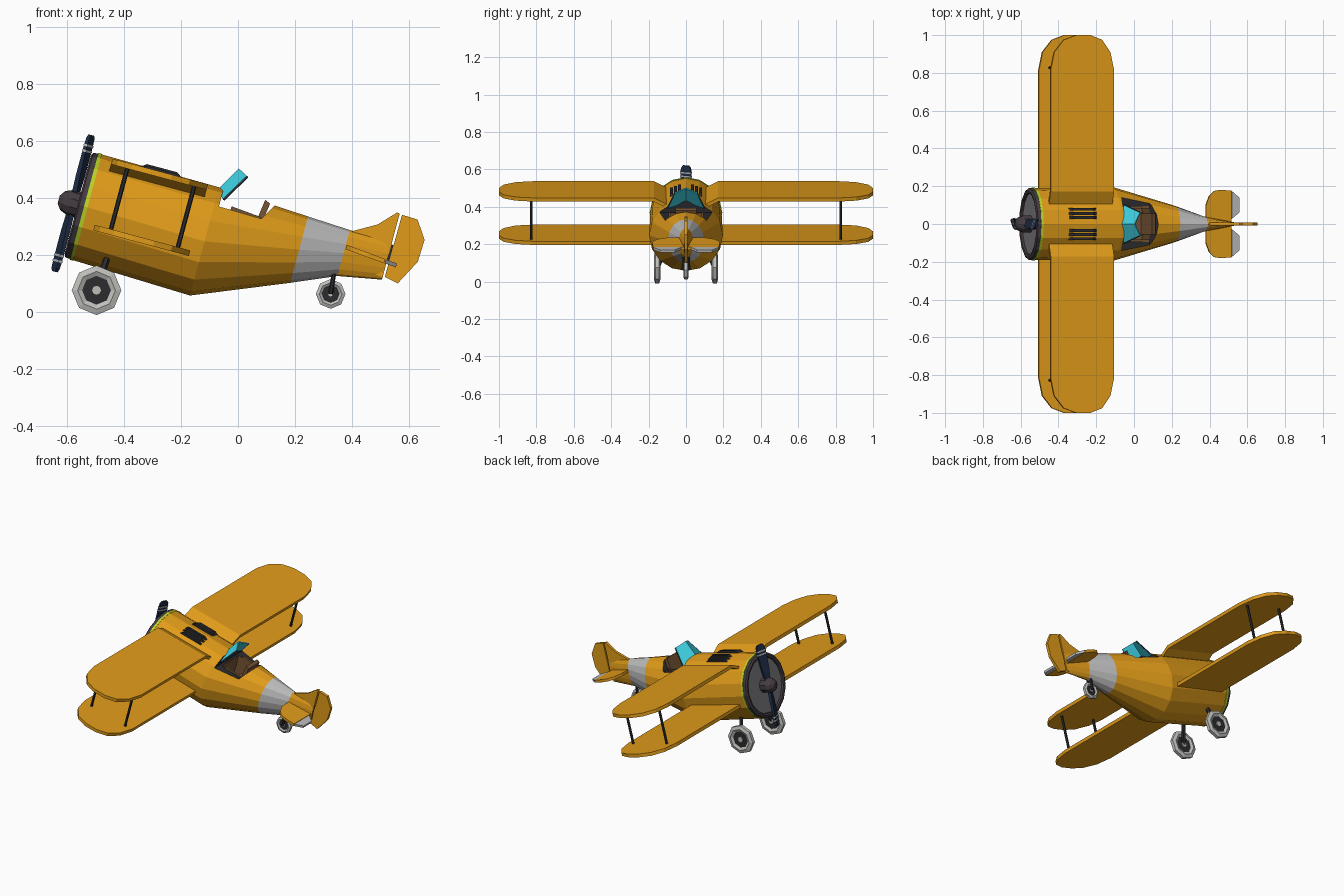
import bpy, bmesh
from math import sin, cos, pi, radians
from mathutils import Matrix, Vector

if "Cube" in bpy.data.objects:
    bpy.data.objects.remove(bpy.data.objects["Cube"])

# Everything is built in aircraft axes (u back, y side, w up), then pitched nose-up
M = Matrix.Translation((-.54, 0, .37)) @ Matrix.Rotation(radians(15), 4, 'Y')
COLORS = dict(orange=(.75, .33, .01), dark=(.025, .025, .03), navy=(.012, .025, .06),
              plum=(.06, .045, .055), brown=(.18, .09, .035), lime=(.5, .68, .02),
              cyan=(.05, .65, .78), grey=(.5, .5, .5), face=(.2, .2, .21), tire=(.52, .52, .5))
MATS = {}
for k, c in COLORS.items():
    MATS[k] = bpy.data.materials.new(k)
    MATS[k].diffuse_color = (*c, 1)


def loft(name, rings, color, loop=False):
    """Skin a list of point rings; cap the ends, or join last to first."""
    bm = bmesh.new()
    rows = [[bm.verts.new(M @ Vector(p)) for p in r] for r in rings]
    n = len(rows[0])
    pairs = list(zip(rows, rows[1:]))
    if loop:
        pairs.append((rows[-1], rows[0]))
    else:
        bm.faces.new(rows[0])
        bm.faces.new(rows[-1])
    for a, b in pairs:
        for i in range(n):
            j = (i + 1) % n
            bm.faces.new((a[i], a[j], b[j], b[i]))
    bmesh.ops.recalc_face_normals(bm, faces=bm.faces)
    me = bpy.data.meshes.new(name)
    bm.to_mesh(me)
    bm.free()
    me.materials.append(MATS[color])
    ob = bpy.data.objects.new(name, me)
    bpy.context.collection.objects.link(ob)
    return ob


def prism(name, pts, vec, color):
    v = Vector(vec) / 2
    return loft(name, [[Vector(p) - v for p in pts], [Vector(p) + v for p in pts]], color)


def box(name, u0, u1, y0, y1, w0, w1, color):
    return prism(name, [(u0, y0, (w0 + w1) / 2), (u1, y0, (w0 + w1) / 2),
                        (u1, y1, (w0 + w1) / 2), (u0, y1, (w0 + w1) / 2)], (0, 0, w1 - w0), color)


def section(u, hw, top, bot, n=16):
    c, h = (top + bot) / 2, (top - bot) / 2
    return [(u, hw * sin(2 * pi * i / n), c + h * cos(2 * pi * i / n)) for i in range(n)]


def disc(u, r, n=16):
    return section(u, r, r, -r, n)


def rod(name, a, b, r, color, n=6):
    a, b = Vector(a), Vector(b)
    q = (b - a).to_track_quat('Z', 'Y')
    circ = [q @ Vector((r * cos(2 * pi * i / n), r * sin(2 * pi * i / n), 0)) for i in range(n)]
    return loft(name, [[a + c for c in circ], [b + c for c in circ]], color)


def cut(ob, cutter):
    m = ob.modifiers.new('cut', 'BOOLEAN')
    m.object, m.operation, m.solver = cutter, 'DIFFERENCE', 'EXACT'
    m.material_mode = 'TRANSFER'
    bpy.context.view_layer.objects.active = ob
    bpy.ops.object.modifier_apply(modifier=m.name)
    bpy.data.objects.remove(cutter)


# Fuselage with cockpit cut out
S1, S2, S3 = section(.44, .197, .187, -.206), section(.768, .097, .169, -.072), section(.922, .04, .161, -.006)
body = loft('fuselage', [section(0, .19, .192, -.192), S1, S2], 'orange')
loft('tail_band', [S2, S3], 'grey')
loft('tail_cone', [S3, section(1.076, .01, .16, .022)], 'orange')
cut(body, prism('cockpit_cutter', [(.457, 0, .122), (.612, 0, .119), (.648, 0, .18), (.66, 0, .3), (.457, 0, .3)],
                (0, .6, 0), 'dark'))
cut(body, box('pit_cutter', .47, .612, -.085, .085, -.03, .3, 'brown'))

# Cockpit interior
box('seat_cushion', .53, .6, -.06, .06, -.03, .04, 'brown')
prism('seat_back', [(.585, 0, .02), (.605, 0, .02), (.628, 0, .178), (.608, 0, .186)], (0, .11, 0), 'brown')
for s in (1, -1):
    prism('cockpit_side', [(.497, s * .088, .06), (.61, s * .088, .06), (.61, s * .088, .124),
                           (.5, s * .088, .134)], (0, .012, 0), 'brown')
    # Windshield half and its frame
    pane = [(.44, 0, .175), (.493, 0, .267), (.527, s * .06, .249), (.467, s * .1, .149)]
    prism('windshield', pane, (.007, 0, -.004), 'cyan')
    rod('windshield_frame', pane[2], pane[3], .004, 'dark', 4)

# Cowl ring, nose face and trim
loft('cowl_ring', [disc(.002, .191), disc(-.017, .19), disc(-.023, .178), disc(-.02, .165), disc(.002, .163)],
     'plum', True)
loft('nose_face', [disc(-.008, .166), disc(.001, .166)], 'face')
loft('cowl_trim', [disc(0, .194), disc(.013, .194)], 'lime')
# Spinner and propeller
loft('spinner', [disc(-.005, .046, 10), disc(-.05, .046, 10), disc(-.078, .034, 10), disc(-.092, .014, 10)], 'plum')
for s in (1, -1):
    def blade(w, hw, th):
        t = radians(20)
        return [(-.04 + a * th * cos(t) + b * hw * sin(t), s * (b * hw * cos(t) - a * th * sin(t)), s * w)
                for a, b in ((1, 1), (1, -1), (-1, -1), (-1, 1))]
    loft('propeller_blade', [blade(.02, .014, .009), blade(.1, .025, .008), blade(.2, .03, .006),
                             blade(.235, .027, .006), blade(.248, .017, .005)], 'navy')
    for w in (.185, .205):
        loft('blade_stripe', [blade(w, .031, .0075), blade(w + .008, .031, .0075)], 'grey')

# Hood vents
for s in (1, -1):
    for y, w in ((.034, .186), (.056, .18), (.078, .171)):
        arch = [(.155, 0), (.175, .014), (.285, .014), (.305, 0)]
        prism('hood_vent', [(u, s * y, w + d) for u, d in arch], (0, .015, 0), 'dark')

# Wings, struts
TIP = [(.815, 0, 0), (.91, .02, .02), (.975, .072, .065), (1, .14, .13)]


def wing(name, s, root, w):
    st = [(y, 0, 0, ww) for y, ww in root] + [(y, a, b, w) for y, a, b in TIP]
    loft(name, [[(.053 + a, s * y, z), (.4 - b, s * y, z), (.4 - b, s * y, z - .02), (.053 + a, s * y, z - .02)]
                for y, a, b, z in st], 'orange')


for s in (1, -1):
    wing('upper_wing', s, [(.09, .145), (.172, .187)], .187)
    wing('lower_wing', s, [(.12, -.053)], -.053)
    for u in (.112, .355):
        rod('wing_strut', (u, s * .828, -.06), (u, s * .828, .175), .008, 'dark')

# Tail surfaces


def tail_pts(s, outline):
    return [(u, s * y, .1 - .09 * (u - .925)) for u, y in outline]


for s in (1, -1):
    prism('stabilizer', tail_pts(s, [(.925, 0), (.925, .1), (.945, .15), (.972, .175), (1.01, .181),
                                     (1.068, .176), (1.068, 0)]), (0, 0, .016), 'orange')
    prism('elevator', tail_pts(s, [(1.07, .175), (1.112, .14), (1.112, .06), (1.07, .027)]), (0, 0, .014), 'grey')
prism('fin', [(.915, 0, .15), (1.011, 0, .205), (1.066, 0, .263), (1.076, 0, .262), (1.076, 0, .03), (.95, 0, .05)],
      (0, .018, 0), 'orange')
prism('rudder', [(1.085, 0, .26), (1.142, 0, .258), (1.184, 0, .196), (1.181, 0, .115), (1.133, 0, .024),
                 (1.083, 0, .034)], (0, .018, 0), 'orange')
box('rudder_hinge', 1.07, 1.09, -.004, .004, .09, .15, 'dark')

# Wheels


def wheel(name, u, y, w, r, k):
    def octo(dy, rr):
        return [(u + rr * cos(radians(15 + 45 * i)), y + dy * k, w + rr * sin(radians(15 + 45 * i))) for i in range(8)]
    loft(name + '_tire', [octo(-.009, r * .58), octo(-.017, r * .76), octo(-.01, r), octo(.01, r),
                          octo(.017, r * .76), octo(.009, r * .58)], 'tire', True)
    loft(name + '_disc', [octo(-.007, r * .6), octo(.007, r * .6)], 'dark')
    loft(name + '_hub', [octo(-.014, r * .2), octo(.014, r * .2)], 'tire')


for s in (1, -1):
    wheel('main_wheel', .1185, s * .154, -.2855 + .0125, .087, 1)
    rod('main_leg', (.1185, s * .15, -.273), (.125, s * .1, -.14), .012, 'dark')
    rod('tail_fork', (.915, s * .017, -.073), (.906, s * .012, .012), .008, 'dark')
wheel('tail_wheel', .915, 0, -.073, .052, .8)

for m in bpy.data.materials:
    if m.users and not m.is_grease_pencil:
        m.use_nodes = True
        m.node_tree.nodes["Principled BSDF"].inputs["Base Color"].default_value = m.diffuse_color
